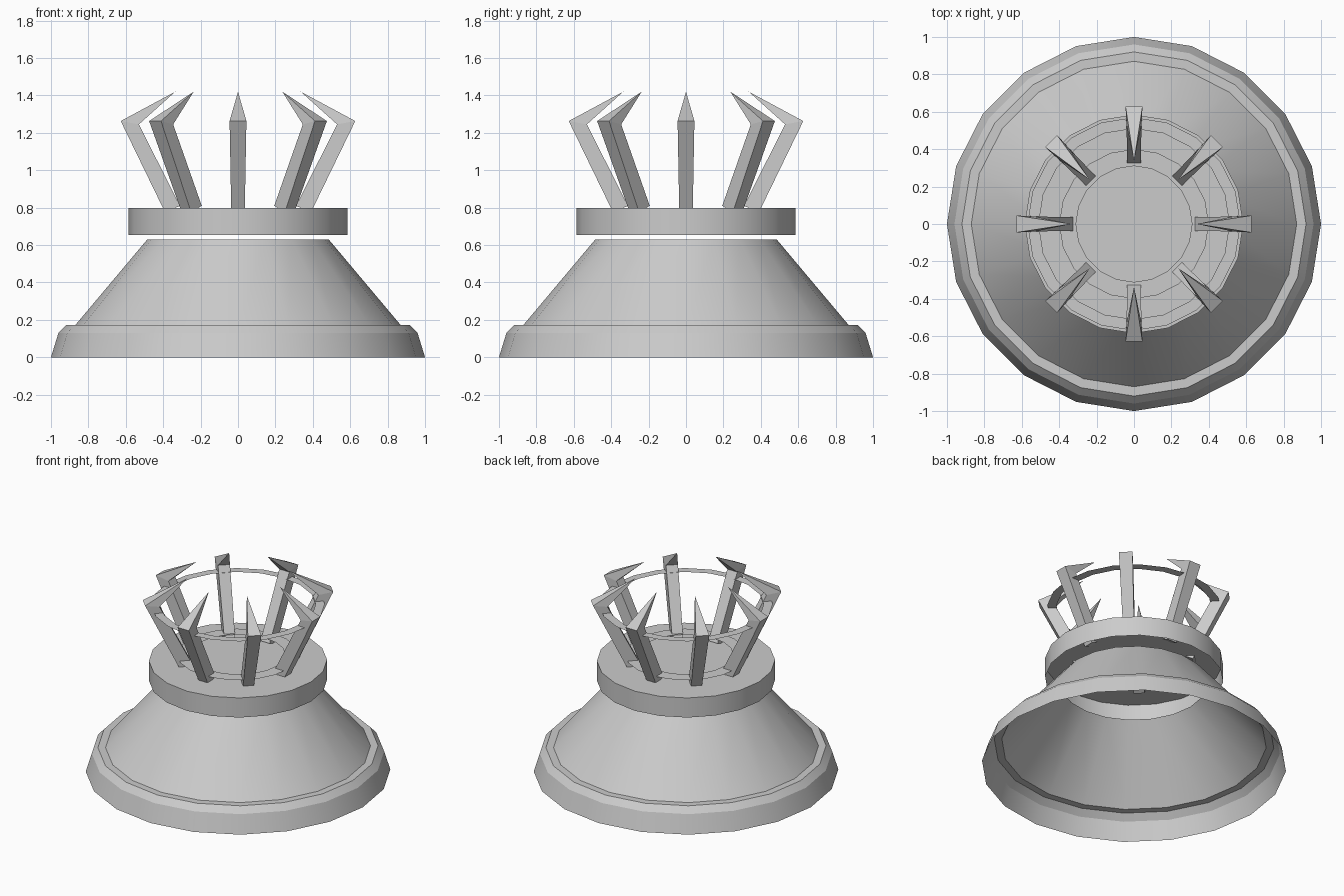
import bpy
import bmesh
import math
from mathutils import Matrix, Vector

if "Cube" in bpy.data.objects:
    bpy.data.objects.remove(bpy.data.objects["Cube"])

SIDES = 20


def finish(name, bm, smooth=None):
    bmesh.ops.remove_doubles(bm, verts=bm.verts, dist=1e-5)
    bmesh.ops.recalc_face_normals(bm, faces=bm.faces)
    mesh = bpy.data.meshes.new(name)
    bm.to_mesh(mesh)
    bm.free()
    obj = bpy.data.objects.new(name, mesh)
    bpy.context.collection.objects.link(obj)
    if smooth:
        bpy.ops.object.select_all(action='DESELECT')
        bpy.context.view_layer.objects.active = obj
        obj.select_set(True)
        bpy.ops.object.shade_smooth_by_angle(angle=math.radians(smooth))
    return obj


def lathe(name, profile, smooth=25, cap_top=False):
    """Open shell made by turning an (r, z) profile about z."""
    bm = bmesh.new()
    rings = [[bm.verts.new((r * math.cos(2 * math.pi * i / SIDES),
                            r * math.sin(2 * math.pi * i / SIDES), z))
              for i in range(SIDES)] for r, z in profile]
    for low, high in zip(rings, rings[1:]):
        for i in range(SIDES):
            j = (i + 1) % SIDES
            bm.faces.new((low[i], low[j], high[j], high[i]))
    if cap_top:
        bm.faces.new(rings[-1])
    obj = finish(name, bm, smooth)
    return obj


def claw(name, angle):
    """Leaning square bar with a pointed hook turned inward."""
    bm = bmesh.new()

    def pair(r, z, half):
        return [bm.verts.new((r, s * half, z)) for s in (-1, 1)]

    ob, ib = pair(0.39, 0.775, 0.036), pair(0.31, 0.81, 0.036)
    ot, it = pair(0.627, 1.263, 0.045), pair(0.53, 1.245, 0.04)
    tip = bm.verts.new((0.335, 0, 1.42))
    bm.faces.new((ob[0], ob[1], ib[1], ib[0]))
    for a, b, c, d in ((ob[0], ob[1], ot[1], ot[0]), (ib[0], ib[1], it[1], it[0]),
                       (ob[0], ib[0], it[0], ot[0]), (ob[1], ib[1], it[1], ot[1])):
        bm.faces.new((a, b, c, d))
    for a, b in ((ot[0], ot[1]), (it[0], it[1]), (ot[0], it[0]), (ot[1], it[1])):
        bm.faces.new((a, b, tip))
    bm.transform(Matrix.Rotation(angle, 4, 'Z'))
    return finish(name, bm)


# Hollow flared base with a chamfered foot
lathe("flared_base", [(1.0, 0), (0.96, 0.13), (0.92, 0.172), (0.87, 0.172), (0.485, 0.63)])

# Floating cap, open underneath
lathe("cap", [(0.585, 0.655), (0.585, 0.797)], cap_top=True)

# Flat bands that tie the claws together
lathe("lower_band", [(0.31, 0.84), (0.40, 0.84)])
lathe("upper_band", [(0.51, 1.2), (0.57, 1.2)])

# Ring of eight claws
for k in range(8):
    claw(f"claw_{k + 1}", k * math.pi / 4)
